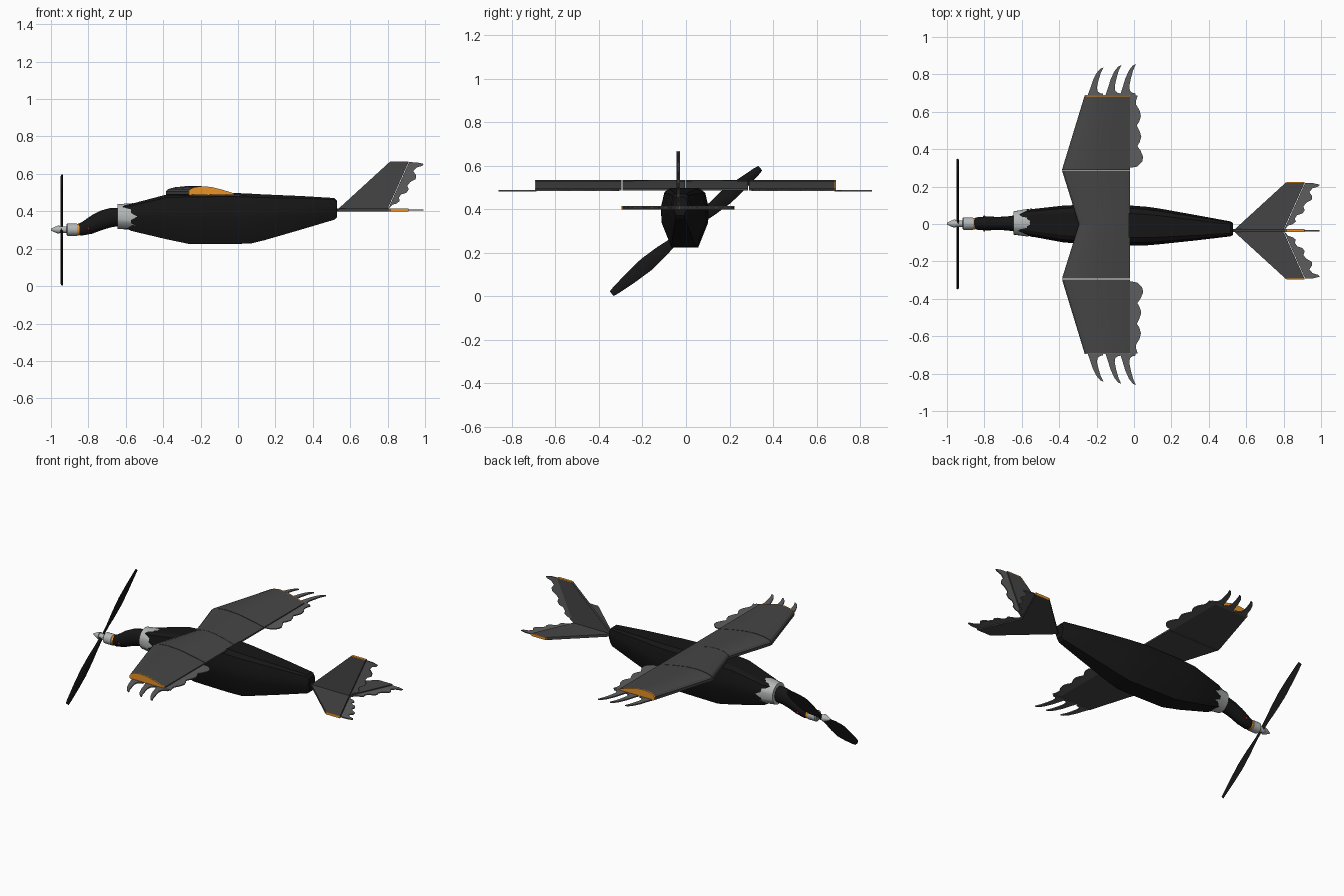
import bpy, bmesh
from math import sin, cos, pi, radians

def material(name, c):
    m = bpy.data.materials.new(name)
    m.diffuse_color = (*c, 1)
    return m

BLACK = material("black", (0.008, 0.008, 0.008))
DARK = material("dark_grey", (0.06, 0.06, 0.06))
FEATHER = material("feather_grey", (0.11, 0.11, 0.11))
LIGHT = material("light_grey", (0.45, 0.47, 0.47))
ORANGE = material("orange", (0.80, 0.29, 0.02))
RED = material("red", (0.5, 0.02, 0.02))

def loft(name, rings, mat, caps=True):
    """Skin a list of equal-length point rings."""
    bm = bmesh.new()
    vs = [[bm.verts.new(p) for p in r] for r in rings]
    n = len(vs[0])
    for a, b in zip(vs, vs[1:]):
        for i in range(n):
            j = (i + 1) % n
            bm.faces.new((a[i], a[j], b[j], b[i]))
    if caps:
        bm.faces.new(vs[0])
        bm.faces.new(vs[-1][::-1])
    bmesh.ops.recalc_face_normals(bm, faces=bm.faces)
    me = bpy.data.meshes.new(name)
    bm.to_mesh(me)
    bm.free()
    me.materials.append(mat)
    ob = bpy.data.objects.new(name, me)
    bpy.context.collection.objects.link(ob)
    return ob

def ellipse(x, yc, zc, ry, rz, n=20):
    return [(x, yc + ry * cos(2 * pi * i / n), zc + rz * sin(2 * pi * i / n)) for i in range(n)]

# Fuselage: faceted sections x, centre y, half width, bottom, top
SECTION = [(0.6, 1), (0.85, 0.93), (1, 0.68), (0.98, 0.42), (0.55, 0)]
def body_ring(x, yc, w, zb, zt):
    half = [(a * w, zb + b * (zt - zb)) for a, b in SECTION]
    return [(x, yc + y, z) for y, z in half] + [(x, yc - y, z) for y, z in half[::-1]]
loft("fuselage", [body_ring(*s) for s in [
    (-0.62, 0.005, 0.05, 0.32, 0.43), (-0.57, 0.007, 0.07, 0.295, 0.44),
    (-0.38, 0.0, 0.098, 0.25, 0.49), (-0.26, -0.002, 0.106, 0.225, 0.495),
    (-0.02, -0.008, 0.107, 0.225, 0.498), (0.07, -0.011, 0.103, 0.228, 0.494),
    (0.14, -0.013, 0.095, 0.245, 0.49), (0.33, -0.02, 0.068, 0.30, 0.482),
    (0.515, -0.026, 0.04, 0.355, 0.471), (0.53, -0.027, 0.032, 0.37, 0.455)]], BLACK)

# Neck and head
loft("neck", [ellipse(x, 0.003, z, ry, rz) for x, z, ry, rz in [
    (-0.86, 0.303, 0.026, 0.028), (-0.835, 0.306, 0.034, 0.036), (-0.78, 0.33, 0.037, 0.05),
    (-0.73, 0.352, 0.035, 0.053), (-0.68, 0.366, 0.037, 0.052), (-0.62, 0.37, 0.046, 0.046)]], BLACK)
for s in (1, -1):
    bpy.ops.mesh.primitive_uv_sphere_add(segments=10, ring_count=6, radius=0.007,
                                         location=(-0.80, 0.003 + s * 0.036, 0.308))
    bpy.context.object.name = "eye"
    bpy.context.object.data.materials.append(RED)

# Ruffled collar with a jagged rear edge
front = ellipse(-0.645, 0.005, 0.372, 0.062, 0.066, 24)
back = ellipse(-0.565, 0.007, 0.372, 0.076, 0.073, 24)
back = [(x + (0.028 if i % 3 == 0 else -0.008), y, z) for i, (x, y, z) in enumerate(back)]
inner = ellipse(-0.645, 0.005, 0.372, 0.04, 0.042, 24)
loft("collar", [inner, front, back], LIGHT, caps=False)

# Beak motor, gold ring and spinner
def lathe(name, prof, mat):
    loft(name, [ellipse(x, 0.002, 0.302, r, r) for x, r in prof], mat)
lathe("motor", [(-0.918, 0.026), (-0.912, 0.033), (-0.862, 0.033), (-0.858, 0.028)], LIGHT)
lathe("neck_ring", [(-0.86, 0.031), (-0.848, 0.031)], ORANGE)
lathe("propeller_hub", [(-0.957, 0.017), (-0.915, 0.017)], LIGHT)
lathe("spinner", [(-1.0, 0.004), (-0.985, 0.012), (-0.965, 0.021), (-0.955, 0.022), (-0.953, 0.012)], LIGHT)

# Propeller: two tapering blades
A = radians(40.2)
for s in (1, -1):
    rings = []
    for r, c in [(0, 0.028), (0.06, 0.034), (0.15, 0.058), (0.24, 0.07),
                 (0.33, 0.058), (0.42, 0.038), (0.447, 0.028)]:
        ring = []
        for u, t in [(-0.5, 0), (-0.2, 0.006), (0.2, 0.005), (0.5, 0), (0.2, -0.005), (-0.2, -0.006)]:
            ring.append((-0.942 + t + 0.006 * u,
                         s * (r * cos(A) - u * c * sin(A)),
                         0.30 + s * (r * sin(A) + u * c * cos(A))))
        rings.append(ring)
    loft("propeller_blade", rings, BLACK)

# Wings: aerofoil panels, orange end caps and cut-out feathers
FOIL = [(0, 0.49), (0.0, 0.507), (0.03, 0.518), (0.12, 0.528), (0.28, 0.534), (0.5, 0.53),
        (0.75, 0.515), (1, 0.496), (1, 0.486), (0.03, 0.485)]
TE = -0.022
def wing_ring(y, le):
    return [(le + t * (TE - le), y, z) for t, z in FOIL]
def flat(pts, z0, z1, s):
    return [[(x, s * y - 0.003, z) for x, y in pts] for z in (z0, z1)]
TRAIL = [(-0.03, 0.69), (0.02, 0.69), (0.012, 0.665), (0.012, 0.64), (0.03, 0.61), (0.037, 0.58),
         (0.028, 0.55), (0.015, 0.53), (0.03, 0.50), (0.039, 0.47), (0.03, 0.44), (0.018, 0.42),
         (0.035, 0.395), (0.048, 0.365), (0.046, 0.34), (0.03, 0.322), (0.018, 0.31), (-0.01, 0.305), (-0.03, 0.305)]
FINGER = [(-0.25, 0.685), (-0.235, 0.725), (-0.22, 0.77), (-0.20, 0.81), (-0.18, 0.833), (-0.163, 0.84),
          (-0.178, 0.81), (-0.19, 0.77), (-0.198, 0.735), (-0.195, 0.712), (-0.18, 0.702), (-0.165, 0.70), (-0.165, 0.685)]
for s in (1, -1):
    Y = lambda y: s * y - 0.003
    loft("inner_wing", [wing_ring(Y(0.001), -0.295), wing_ring(Y(0.289), -0.385)], DARK)
    loft("outer_wing", [wing_ring(Y(0.293), -0.385), wing_ring(Y(0.686), -0.265)], DARK)
    loft("wing_tip_cap", [wing_ring(Y(0.686), -0.265), wing_ring(Y(0.692), -0.263)], ORANGE)
    loft("trailing_feathers", flat(TRAIL, 0.484, 0.49, s), FEATHER)
    for dx, dy in [(0, 0), (0.095, 0.012), (0.173, 0.018)]:
        pts = [(min(x + dx, 0.02), y + dy * (y - 0.69) / 0.15) for x, y in FINGER]
        loft("tip_feather", flat(pts, 0.482, 0.489, s), FEATHER)

# Tail: the same fin turned up, left and right
EDGE = [(0.80, 0), (0.915, 0.256), (0.96, 0.254), (0.993, 0.246), (0.985, 0.236), (0.955, 0.227), (0.937, 0.207),
        (0.953, 0.185), (0.95, 0.165), (0.922, 0.15), (0.905, 0.13), (0.913, 0.11), (0.90, 0.092),
        (0.872, 0.083), (0.86, 0.065), (0.865, 0.048), (0.847, 0.034), (0.825, 0.028)]
def fin_pts(pts, a, w):
    return [(u, -0.036 + v * sin(a) + w * cos(a), 0.407 + v * cos(a) - w * sin(a)) for u, v in pts]
def fin_part(name, pts, a, t, mat):
    loft(name, [fin_pts(pts, a, -t), fin_pts(pts, a, t)], mat)
for name, a in (("fin", 0), ("right_tailplane", pi / 2), ("left_tailplane", -pi / 2)):
    fin_part(name, [(0.53, 0), (0.81, 0.256), (0.912, 0.256), (0.797, 0)], a, 0.008, DARK)
    fin_part(name + "_cap", [(0.81, 0.256), (0.815, 0.26), (0.912, 0.26), (0.912, 0.256)], a, 0.008, ORANGE)
    fin_part(name + "_feathers", EDGE, a, 0.003, FEATHER)

bpy.ops.object.select_all(action='SELECT')
bpy.context.view_layer.objects.active = bpy.data.objects["fuselage"]
bpy.ops.object.shade_smooth_by_angle(angle=radians(25))
